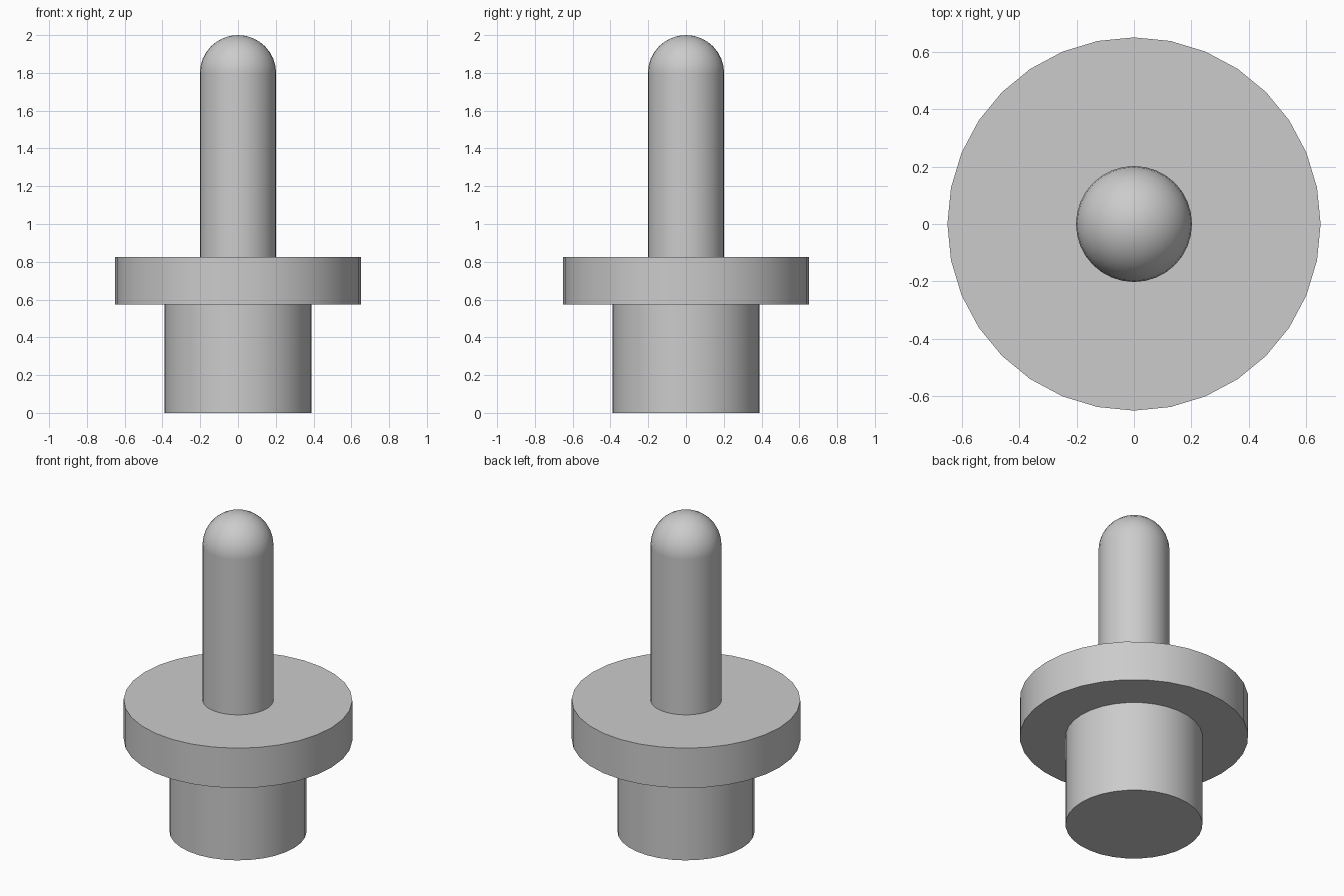
import bpy
import math

# Remove the default cube
cube = bpy.data.objects.get("Cube")
if cube:
    bpy.data.objects.remove(cube, do_unlink=True)

# Single grey material
grey = bpy.data.materials.new("plain_grey")
grey.use_nodes = True
colour = (0.6, 0.6, 0.6, 1)
grey.diffuse_color = colour
grey.node_tree.nodes["Principled BSDF"].inputs["Base Color"].default_value = colour


def finish(name):
    obj = bpy.context.object
    obj.name = name
    obj.data.materials.append(grey)
    bpy.ops.object.shade_smooth_by_angle(angle=math.radians(30))
    return obj


def cylinder(name, radius, bottom, top):
    bpy.ops.mesh.primitive_cylinder_add(
        vertices=32, radius=radius, depth=top - bottom,
        location=(0, 0, (bottom + top) / 2))
    return finish(name)


PIN_RADIUS = 0.202
PIN_TOP = 2 - PIN_RADIUS

# Stacked turned parts
cylinder("base_plug", 0.39, 0, 0.575)
cylinder("flange", 0.65, 0.575, 0.825)
cylinder("pin_shaft", PIN_RADIUS, 0.825, PIN_TOP)

# Rounded pin tip
bpy.ops.mesh.primitive_uv_sphere_add(
    segments=32, ring_count=16, radius=PIN_RADIUS, location=(0, 0, PIN_TOP))
finish("pin_tip")
